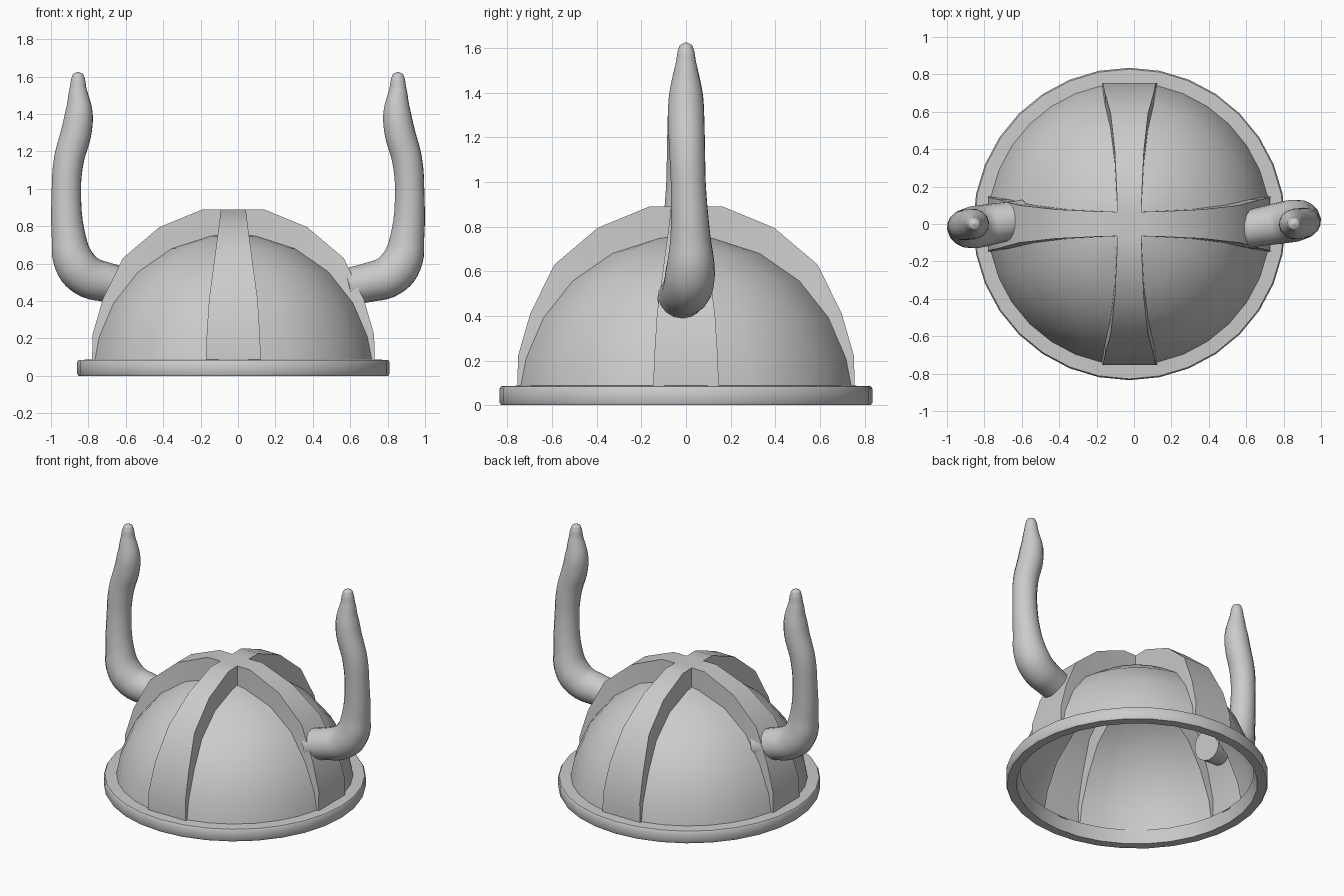
import bpy, bmesh
from math import sin, cos, asin, pi, radians, hypot
from mathutils import Matrix

if "Cube" in bpy.data.objects:
    bpy.data.objects.remove(bpy.data.objects["Cube"])

CX = -0.025  # the cap sits slightly left of the horns' centre


def finish(name, bm, angle):
    bmesh.ops.remove_doubles(bm, verts=bm.verts, dist=0.0005)
    bmesh.ops.recalc_face_normals(bm, faces=bm.faces)
    me = bpy.data.meshes.new(name)
    bm.to_mesh(me)
    bm.free()
    ob = bpy.data.objects.new(name, me)
    bpy.context.collection.objects.link(ob)
    smooth(ob, angle)
    return ob


def smooth(ob, angle):
    bpy.ops.object.select_all(action='DESELECT')
    bpy.context.view_layer.objects.active = ob
    ob.select_set(True)
    bpy.ops.object.shade_smooth_by_angle(angle=radians(angle))


# Dome shell with raised cross bands
# per level: dome elevation (deg), band distance, band height, band half-width
LEVELS = [(6, .755, .08, .147), (16, .753, .22, .142), (31, .698, .41, .13),
          (47, .59, .63, .1), (63.5, .395, .795, .078), (79.5, .165, .89, .067),
          (None, .065, .89, .065)]
DOME_R, COLS = 0.76, 6


def dome_row(elev, w):
    rho = DOME_R * cos(radians(elev)) if elev is not None else w * 2 ** .5
    z = (DOME_R ** 2 - rho ** 2) ** .5
    a = asin(min(1, w / rho))
    angles = [a + (pi / 2 - 2 * a) * i / COLS for i in range(COLS + 1)]
    return [(rho * cos(t), rho * sin(t), z) for t in angles]


bm = bmesh.new()
for k in range(4):
    turn = Matrix.Translation((CX, 0, 0)) @ Matrix.Rotation(k * pi / 2, 4, 'Z')

    def strip(rows):
        grid = [[bm.verts.new(turn @ Matrix.Translation(p).to_translation()) for p in r]
                for r in rows]
        for lo, hi in zip(grid, grid[1:]):
            for i in range(len(lo) - 1):
                bm.faces.new((lo[i], lo[i + 1], hi[i + 1], hi[i]))

    panel, band = [], []
    for elev, r, z, w in LEVELS:
        # flank, dome panel, flank
        panel.append([(r, w, z)] + dome_row(elev, w) + [(w, r, z)])
        band.append([(r, -w, z), (r, w, z)])
    strip(panel)
    strip(band)
    # lower end of the band
    x, y, z = dome_row(LEVELS[0][0], LEVELS[0][3])[0]
    strip([[(x, -y, z), (x, y, z)], band[0]])
    # quarter of the flat top of the crossing
    c = .065
    strip([[(0, 0, .89), (c, 0, .89)], [(0, c, .89), (c, c, .89)]])
finish("dome_with_bands", bm, 40)

# Brim ring
PROFILE = [(.768, 0), (.828, 0), (.835, .012), (.835, .075), (.828, .085), (.745, .088)]
SEG = 32
bm = bmesh.new()
rings = [[bm.verts.new((CX + r * cos(2 * pi * s / SEG), r * sin(2 * pi * s / SEG), z))
          for r, z in PROFILE] for s in range(SEG)]
for s in range(SEG):
    a, b = rings[s], rings[(s + 1) % SEG]
    for i in range(len(PROFILE)):
        j = (i + 1) % len(PROFILE)
        bm.faces.new((a[i], b[i], b[j], a[j]))
finish("brim", bm, 40)

# Horns: x, y, z, radius along the right horn; the left is turned half round
HORN = [(.58, -.03, .475, .1), (.70, -.01, .50, .105), (.81, .01, .535, .112),
        (.875, .02, .61, .11), (.905, .02, .74, .092), (.918, .012, .95, .08),
        (.905, .005, 1.15, .081), (.863, 0, 1.31, .082), (.85, 0, 1.42, .072),
        (.855, 0, 1.52, .05), (.855, 0, 1.59, .037), (.855, 0, 1.615, .026),
        (.855, 0, 1.625, .006)]
for side, sign in (("right", 1), ("left", -1)):
    cu = bpy.data.curves.new(side + "_horn", 'CURVE')
    cu.dimensions = '3D'
    cu.bevel_depth = 1
    cu.bevel_resolution = 6
    cu.resolution_u = 5
    cu.use_fill_caps = True
    sp = cu.splines.new('BEZIER')
    sp.radius_interpolation = 'CARDINAL'
    sp.bezier_points.add(len(HORN) - 1)
    for p, (x, y, z, r) in zip(sp.bezier_points, HORN):
        p.co = (sign * x, sign * y, z)
        p.radius = r
        p.handle_left_type = p.handle_right_type = 'AUTO'
    ob = bpy.data.objects.new(side + "_horn", cu)
    bpy.context.collection.objects.link(ob)
    bpy.ops.object.select_all(action='DESELECT')
    bpy.context.view_layer.objects.active = ob
    ob.select_set(True)
    bpy.ops.object.convert(target='MESH')
    smooth(bpy.context.view_layer.objects.active, 50)
